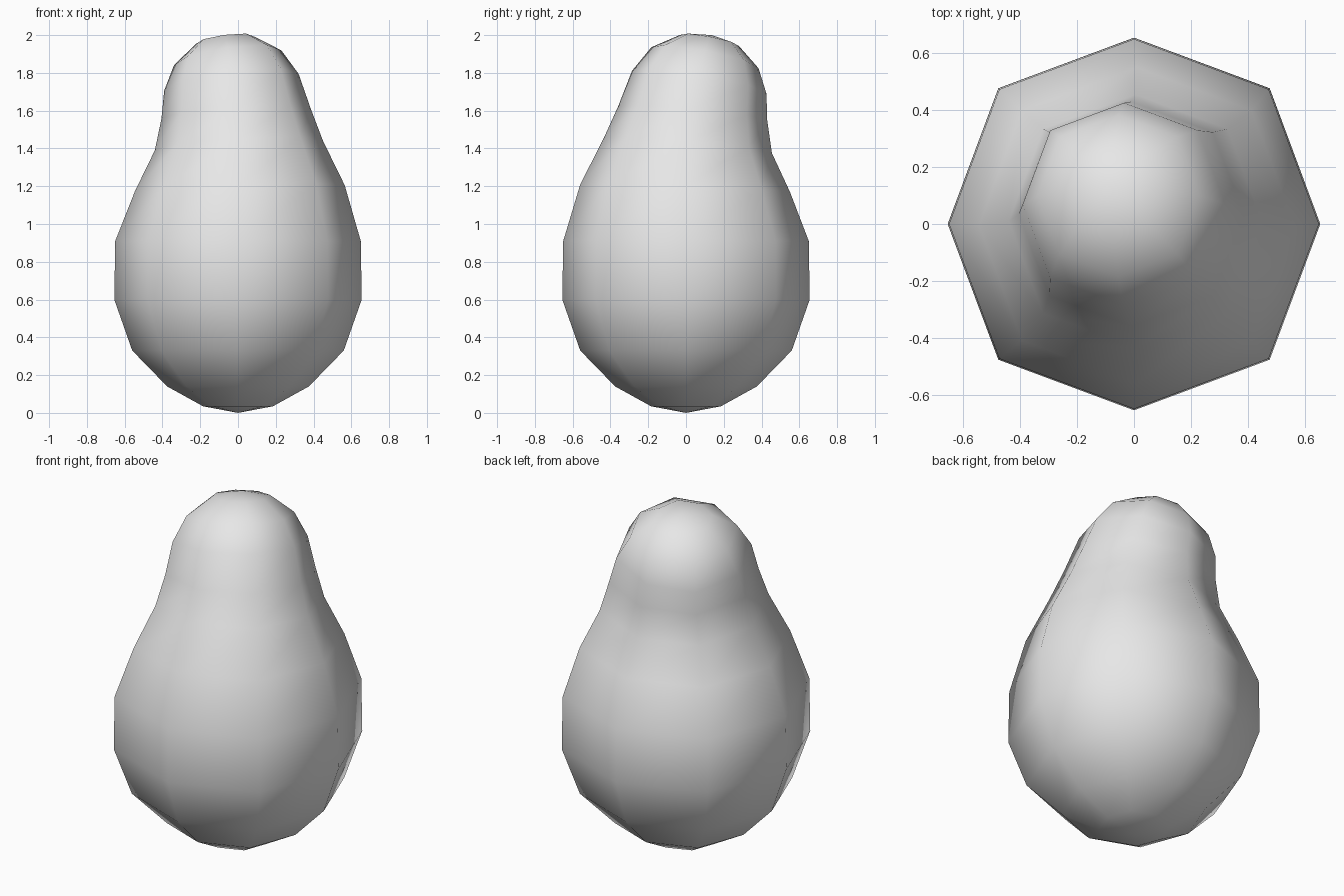
import bpy, bmesh
from math import cos, sin, pi

cube = bpy.data.objects.get("Cube")
if cube:
    bpy.data.objects.remove(cube)

SIDES = 8
# Rings from bottom to neck: radius, centre x, y, z, then slope along x and y
RINGS = [
    (.185, 0, 0, .035, 0, 0),
    (.375, 0, 0, .14, 0, 0),
    (.56, 0, 0, .33, 0, 0),
    (.655, 0, 0, .6, 0, 0),
    (.65, 0, 0, .91, 0, 0),
    (.555, .01, -.005, 1.19, .027, -.035),
    (.445, .005, .01, 1.415, .056, -.09),
    (.395, -.01, .035, 1.585, .065, -.09),
    (.356, -.035, .07, 1.75, .125, -.17),
    (.284, -.055, .1, 1.88, .14, -.195),
    (.155, -.07, .125, 1.972, .13, -.19),
]

bm = bmesh.new()


def add_ring(radius, cx, cy, cz, slope_x, slope_y):
    """One tilted eight-sided ring, slightly fuller on its diagonals."""
    verts = []
    for i in range(SIDES):
        a = 2 * pi * i / SIDES
        r = radius * (1.03 if i % 2 else 1)
        dx, dy = r * cos(a), r * sin(a)
        verts.append(bm.verts.new((cx + dx, cy + dy, cz + slope_x * dx + slope_y * dy)))
    return verts


# Pear skin: bridged rings closed with a fan at each end
rings = [add_ring(*ring) for ring in RINGS]
bottom = bm.verts.new((0, 0, 0))
top = bm.verts.new((-.07, .135, 2))
for i in range(SIDES):
    j = (i + 1) % SIDES
    for low, high in zip(rings, rings[1:]):
        bm.faces.new((low[i], low[j], high[j], high[i]))
    bm.faces.new((bottom, rings[0][j], rings[0][i]))
    bm.faces.new((rings[-1][i], rings[-1][j], top))
for face in bm.faces:
    face.smooth = True

mesh = bpy.data.meshes.new("pear_body")
bm.to_mesh(mesh)
bm.free()
pear = bpy.data.objects.new("pear_body", mesh)
bpy.context.collection.objects.link(pear)

# Plain grey skin
grey = bpy.data.materials.new("light_grey")
grey.use_nodes = True
colour = (.8, .8, .8, 1)
grey.diffuse_color = colour
grey.node_tree.nodes["Principled BSDF"].inputs["Base Color"].default_value = colour
mesh.materials.append(grey)
